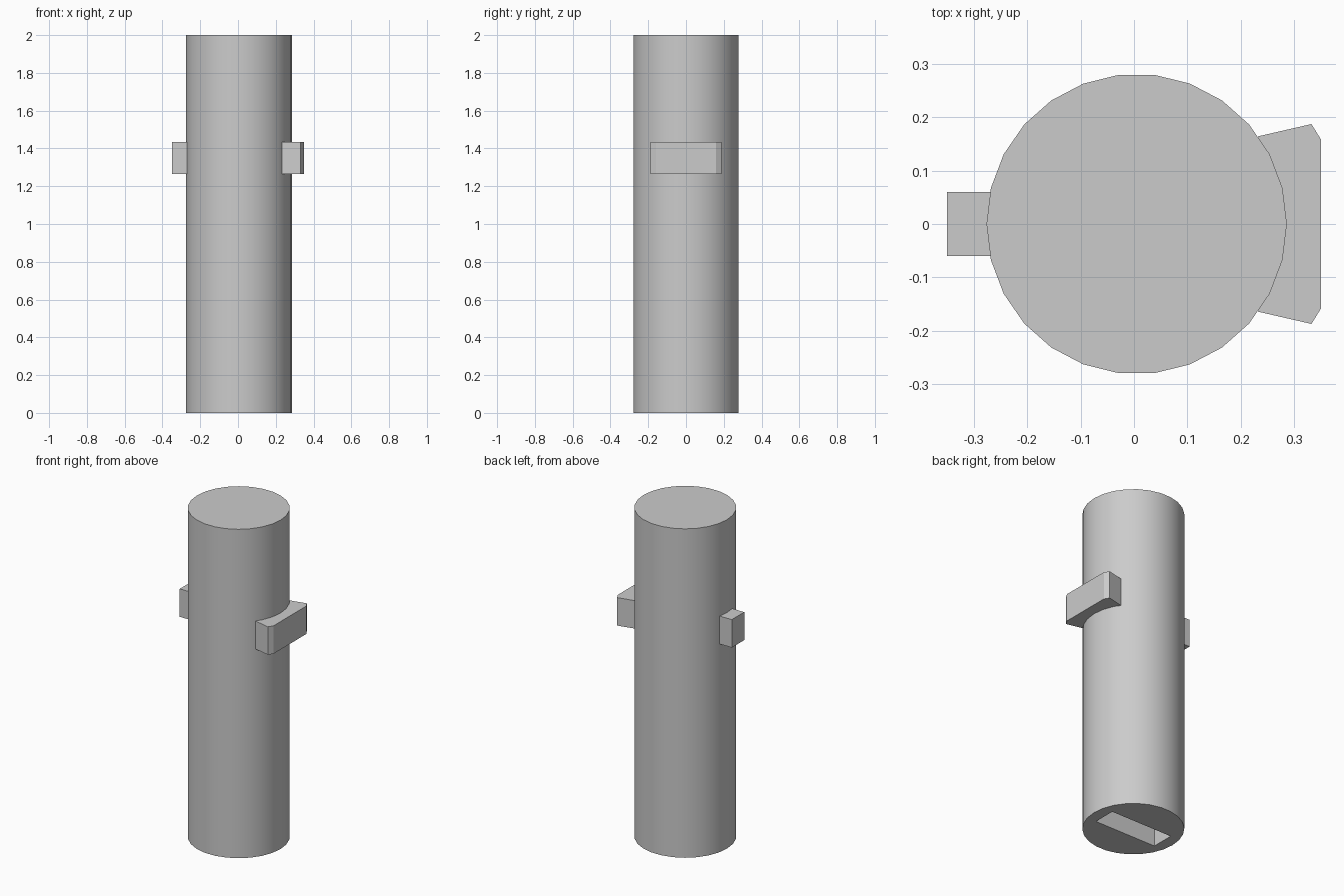
import bpy, bmesh, math

default = bpy.data.objects.get("Cube")
if default:
    bpy.data.objects.remove(default, do_unlink=True)

grey = bpy.data.materials.new("light_grey")
grey.use_nodes = True
COLOUR = (0.6, 0.6, 0.6, 1.0)
grey.diffuse_color = COLOUR
grey.node_tree.nodes["Principled BSDF"].inputs["Base Color"].default_value = COLOUR

CX, RADIUS, SIDES, HEIGHT = 0.005, 0.281, 26, 2.0
LUG_LOW, LUG_HIGH = 1.265, 1.435


def prism(name, outline, low, high):
    """Extrude a counter-clockwise xy outline from low to high."""
    bm = bmesh.new()
    base = bm.faces.new([bm.verts.new((x, y, low)) for x, y in outline])
    grown = bmesh.ops.extrude_face_region(bm, geom=[base], use_keep_orig=True)
    tops = [g for g in grown["geom"] if isinstance(g, bmesh.types.BMVert)]
    bmesh.ops.translate(bm, verts=tops, vec=(0, 0, high - low))
    bmesh.ops.recalc_face_normals(bm, faces=bm.faces)
    mesh = bpy.data.meshes.new(name)
    bm.to_mesh(mesh)
    bm.free()
    mesh.materials.append(grey)
    obj = bpy.data.objects.new(name, mesh)
    bpy.context.collection.objects.link(obj)
    return obj


def rectangle(x0, x1, y0, y1):
    return [(x0, y0), (x1, y0), (x1, y1), (x0, y1)]


# Main round body
circle = [(CX + RADIUS * math.cos(i * math.tau / SIDES),
           RADIUS * math.sin(i * math.tau / SIDES)) for i in range(SIDES)]
body = prism("body", circle, 0, HEIGHT)

# Rectangular slot sunk into the underside
cutter = prism("slot_cutter", rectangle(CX - 0.21, CX + 0.21, -0.07, 0.07), -0.1, 0.5)
cutter.hide_render = True
cut = body.modifiers.new("slot", "BOOLEAN")
cut.operation = "DIFFERENCE"
cut.solver = "EXACT"
cut.object = cutter
bpy.ops.object.select_all(action="DESELECT")
bpy.context.view_layer.objects.active = body
body.select_set(True)
bpy.ops.object.modifier_apply(modifier=cut.name)
bpy.data.objects.remove(cutter, do_unlink=True)
bpy.ops.object.shade_smooth_by_angle(angle=math.radians(30))

# Small square lug on the -x side
prism("small_lug", rectangle(-0.35, -0.25, -0.06, 0.06), LUG_LOW, LUG_HIGH)

# Wide flared lug on the +x side, mirrored front to back
half = [(0.232, 0.164), (0.332, 0.187), (0.35, 0.158)]
flare = [(x, -y) for x, y in half] + half[::-1]
prism("wide_lug", flare, LUG_LOW, LUG_HIGH)
